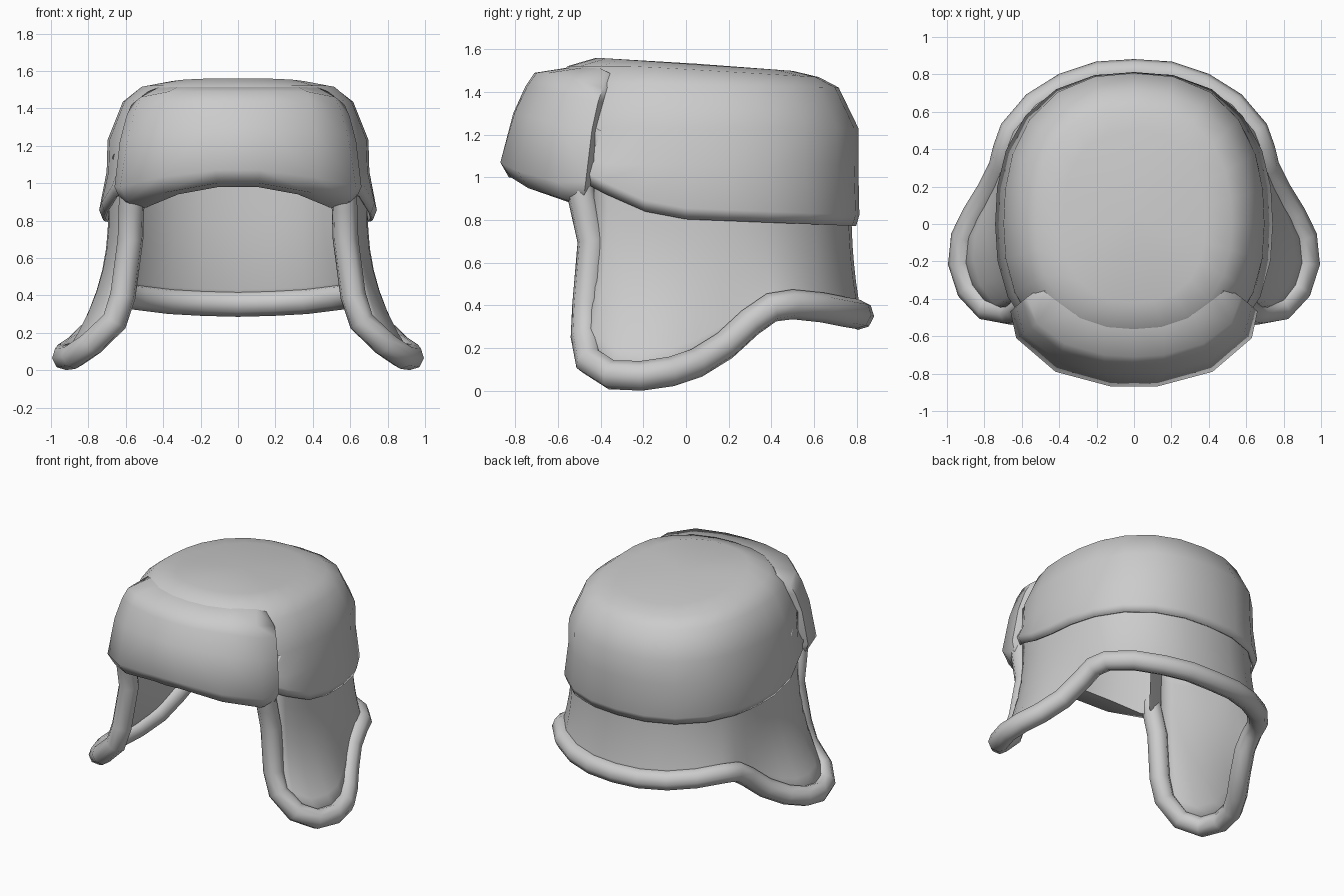
import bpy, math
from math import cos, sin, pi, atan2

if "Cube" in bpy.data.objects:
    bpy.data.objects.remove(bpy.data.objects["Cube"])

N = 2.4  # roundness of the head outline


def outline(ang, a, back, front):
    """Point on the squared-off head oval in a polar direction."""
    c, s = cos(ang), sin(ang)
    b = back if s > 0 else front
    r = ((abs(c) / a) ** N + (abs(s) / b) ** N) ** (-1 / N)
    return r * c, r * s


def rim_z(y):
    """Height of the crown's lower edge, rising toward the front."""
    pts = [(-0.8, 1.02), (-0.55, 1.02), (-0.47, 0.98), (-0.28, 0.87), (-0.08, 0.81), (0.9, 0.77)]
    for (y0, z0), (y1, z1) in zip(pts, pts[1:]):
        if y <= y1:
            return z0 + (z1 - z0) * (y - y0) / (y1 - y0)
    return pts[-1][1]


def make(name, verts, faces, angle=60, mirror=False, thick=0):
    me = bpy.data.meshes.new(name)
    me.from_pydata(verts, [], faces)
    ob = bpy.data.objects.new(name, me)
    bpy.context.collection.objects.link(ob)
    bpy.ops.object.select_all(action='DESELECT')
    ob.select_set(True)
    bpy.context.view_layer.objects.active = ob
    bpy.ops.object.mode_set(mode='EDIT')
    bpy.ops.mesh.select_all(action='SELECT')
    bpy.ops.mesh.normals_make_consistent(inside=False)
    bpy.ops.object.mode_set(mode='OBJECT')
    bpy.ops.object.shade_smooth_by_angle(angle=math.radians(angle))
    if mirror:
        m = ob.modifiers.new("mirror", 'MIRROR')
        m.use_clip = True
    if thick:
        s = ob.modifiers.new("thickness", 'SOLIDIFY')
        s.thickness, s.offset = thick, 0
    return ob


def grid_faces(rows, cols, closed=False):
    """Quads over a rows x cols grid, optionally wrapping along the columns."""
    n = cols if closed else cols - 1
    return [(r * cols + c, r * cols + (c + 1) % cols,
             (r + 1) * cols + (c + 1) % cols, (r + 1) * cols + c)
            for r in range(rows - 1) for c in range(n)]


# Crown: stacked ovals (half width, back, front, height, backward tilt)
SEG = 24
levels = [(0.715, 0.79, 0.73, 0.0, 0), (0.735, 0.805, 0.75, 0.05, 0),
          (0.695, 0.80, 0.74, 1.06, 0), (0.69, 0.80, 0.72, 1.23, 0),
          (0.61, 0.71, 0.62, 1.43, 0.02), (0.52, 0.62, 0.55, 1.50, 0.06),
          (0.38, 0.50, 0.42, 1.525, 0.067)]
verts = []
for i, (a, b, f, z, tilt) in enumerate(levels):
    for k in range(SEG):
        x, y = outline(2 * pi * k / SEG, a, b, f)
        h = rim_z(y) + z if i < 2 else max(z - tilt * y, rim_z(y) + 0.08)
        if i == 5:
            h = min(h, 1.515)
        verts.append((x, y, h))
faces = grid_faces(len(levels), SEG, True)
verts.append((0, 0.05, 1.525))
top = (len(levels) - 1) * SEG
faces += [(top + k, top + (k + 1) % SEG, len(verts) - 1) for k in range(SEG)]
make("crown", verts, faces, thick=0.015)

# Path of the rolled trim, right half, from brow to nape
path = [(0.565, -0.50, 0.97), (0.57, -0.475, 0.86), (0.575, -0.44, 0.70), (0.615, -0.465, 0.40),
        (0.66, -0.472, 0.26), (0.785, -0.452, 0.14), (0.88, -0.35, 0.075), (0.925, -0.21, 0.07),
        (0.91, -0.07, 0.09), (0.85, 0.05, 0.13), (0.77, 0.18, 0.21), (0.71, 0.30, 0.32),
        (0.685, 0.40, 0.39), (0.65, 0.50, 0.405), (0.53, 0.64, 0.39), (0.37, 0.74, 0.37),
        (0.19, 0.80, 0.36), (0, 0.812, 0.355)]

# Skirt with ear flaps: tucked up inside the crown, flaring down to the trim
hem = path[4:]
ROWS = 10
verts = []
for r in range(ROWS):
    t = r / (ROWS - 1)
    for bx, by, bz in hem:
        x, y = outline(atan2(by, bx), 0.685, 0.765, 0.72)
        x, y = min(x, 0.675 + 0.03 * t), y
        z = rim_z(y) + 0.28
        w = max(0, (t - 0.25) / 0.75) ** 2.2
        verts.append((x + (bx - x) * w, y + (by - y) * w, z + (bz - z) * t))
make("skirt_and_ear_flaps", verts, grid_faces(ROWS, len(hem)), mirror=True, thick=0.02)

# Rolled trim around the open edge
cu = bpy.data.curves.new("rolled_trim", 'CURVE')
cu.dimensions = '3D'
cu.bevel_depth = 0.07
cu.bevel_resolution = 2
cu.use_fill_caps = True
full = path + [(-x, y, z) for x, y, z in path[-2::-1]]
sp = cu.splines.new('POLY')
sp.points.add(len(full) - 1)
for p, co in zip(sp.points, full):
    p.co = (*co, 1)
bpy.context.collection.objects.link(bpy.data.objects.new("rolled_trim", cu))

# Folded-up front flap: edge lines from the centre to the right end
top_in = [(0, -0.55, 1.515), (0.16, -0.54, 1.515), (0.32, -0.48, 1.515), (0.43, -0.40, 1.51), (0.48, -0.36, 1.49)]
top_out = [(0, -0.71, 1.49), (0.16, -0.70, 1.49), (0.37, -0.64, 1.49), (0.52, -0.53, 1.46), (0.57, -0.39, 1.42)]
fold = [(0, -0.87, 1.07), (0.12, -0.87, 1.07), (0.42, -0.79, 1.03), (0.63, -0.61, 0.98), (0.66, -0.47, 0.98)]
under = [(0, -0.83, 1.0), (0.11, -0.82, 1.0), (0.39, -0.74, 0.95), (0.59, -0.58, 0.90), (0.625, -0.48, 0.90)]
inner = [(0, -0.66, 0.98), (0.10, -0.66, 0.98), (0.32, -0.60, 0.94), (0.49, -0.51, 0.87), (0.55, -0.47, 0.87)]


def between(t, bulge):
    return [((a[0] + (b[0] - a[0]) * t) * bulge, (a[1] + (b[1] - a[1]) * t) * bulge, a[2] + (b[2] - a[2]) * t)
            for a, b in zip(top_out, fold)]


rows = [top_in, top_out, between(0.15, 1.025), between(0.45, 1.035), fold, under, inner]
for row in rows:  # tuck the end into the crown
    x, y, z = row[-1]
    row.append((x * 0.88, y + 0.05, min(z, 1.47)))
cols = len(fold)
verts = [v for row in rows for v in row]
faces = grid_faces(len(rows), cols)
last = (len(rows) - 1) * cols
faces += [(last + c, last + c + 1, c + 1, c) for c in range(cols - 1)]  # back side
faces.append([r * cols + cols - 1 for r in range(len(rows))])           # end cap
make("front_flap", verts, faces, mirror=True)
